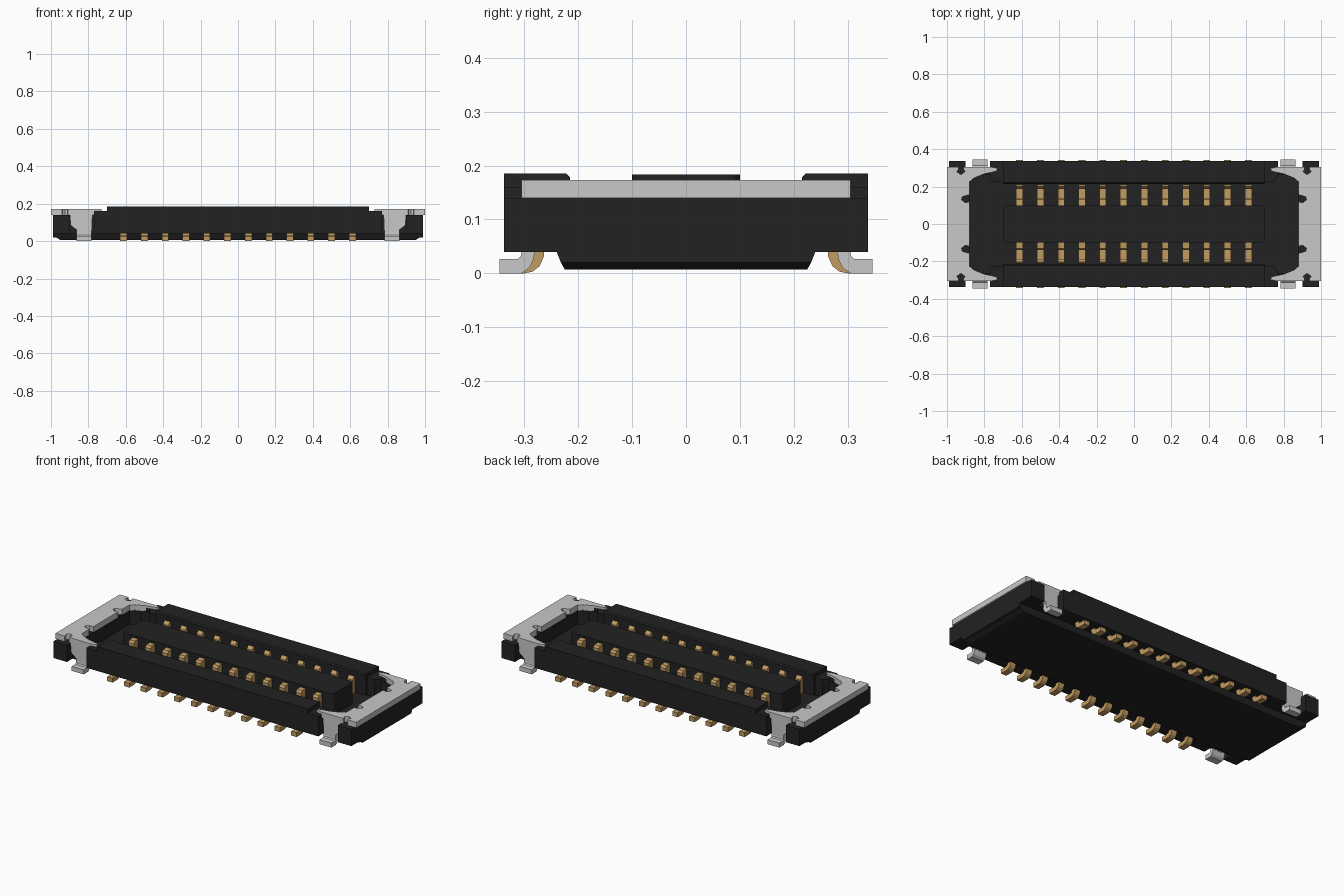
import bpy, bmesh, math

if "Cube" in bpy.data.objects:
    bpy.data.objects.remove(bpy.data.objects["Cube"])


def material(name, rgb):
    m = bpy.data.materials.new(name)
    m.diffuse_color = (*rgb, 1)
    m.use_nodes = True
    m.node_tree.nodes["Principled BSDF"].inputs["Base Color"].default_value = m.diffuse_color
    return m


BLACK = material("black plastic", (0.016, 0.016, 0.016))
GOLD = material("gold contact", (0.53, 0.33, 0.12))
STEEL = material("silver metal", (0.58, 0.58, 0.58))


def prism(bm, pts, axis, lo, hi):
    """Extrude a 2D outline along an axis: (y,z) for x, (x,z) for y, (x,y) for z."""
    place = {"x": lambda p, t: (t, p[0], p[1]),
             "y": lambda p, t: (p[0], t, p[1]),
             "z": lambda p, t: (p[0], p[1], t)}[axis]
    a = [bm.verts.new(place(p, lo)) for p in pts]
    b = [bm.verts.new(place(p, hi)) for p in pts]
    n = len(pts)
    bm.faces.new(a[::-1])
    bm.faces.new(b)
    for i in range(n):
        j = (i + 1) % n
        bm.faces.new((a[i], a[j], b[j], b[i]))


def rect(x0, x1, y0, y1):
    return [(x0, y0), (x1, y0), (x1, y1), (x0, y1)]


def mirrored(pts):
    """Close a half outline (y > 0) with its reflection in y."""
    return pts + [(x, -y) for x, y in reversed(pts)]


def flip(pts, sx=1, sy=1):
    return [(x * sx, y * sy) for x, y in pts]


def finish(name, bm, mat):
    bmesh.ops.recalc_face_normals(bm, faces=bm.faces)
    me = bpy.data.meshes.new(name)
    bm.to_mesh(me)
    bm.free()
    me.materials.append(mat)
    ob = bpy.data.objects.new(name, me)
    bpy.context.collection.objects.link(ob)
    return ob


# Tapered underside
bm = bmesh.new()
prism(bm, [(-0.24, 0.04), (-0.232, 0.02), (0.232, 0.02), (0.24, 0.04)], "x", -0.99, 0.99)
loops = [[bm.verts.new((sx * x, sy * y, z)) for sx, sy in ((-1, -1), (1, -1), (1, 1), (-1, 1))]
         for x, y, z in ((0.975, 0.232, 0.02), (0.95, 0.225, 0.007))]
bm.faces.new(loops[0])
bm.faces.new(loops[1])
for i in range(4):
    j = (i + 1) % 4
    bm.faces.new((loops[0][i], loops[0][j], loops[1][j], loops[1][i]))
finish("underside", bm, BLACK)

# Housing floor, notched for the solder tabs
outer = [(0.77, 0.338), (0.77, 0.285), (0.90, 0.285), (0.90, 0.338), (0.99, 0.338)]
right = outer + [(x, -y) for x, y in reversed(outer)]
bm = bmesh.new()
prism(bm, right + flip(right, -1, -1), "z", 0.04, 0.055)
finish("housing_floor", bm, BLACK)

# End frames around the cavity
inner = [(0.88, 0.225), (0.83, 0.263), (0.77, 0.263), (0.75, 0.225), (0.69, 0.225)]
half = inner + [(0.69, 0.338)] + outer
bm = bmesh.new()
for s in (-1, 1):
    prism(bm, flip(mirrored(half), s), "z", 0.05, 0.14)
finish("end_frames", bm, BLACK)

# Long side walls with lower ledges at both ends
bm = bmesh.new()
for s in (-1, 1):
    prism(bm, [(s * y, z) for y, z in
               ((0.215, 0.05), (0.338, 0.05), (0.338, 0.185), (0.222, 0.185), (0.215, 0.178))],
          "x", -0.70, 0.70)
    for e in (-1, 1):
        prism(bm, flip([(0.70, 0.225), (0.75, 0.225), (0.77, 0.263),
                        (0.77, 0.338), (0.70, 0.338)], e, s), "z", 0.13, 0.16)
        prism(bm, flip(rect(0.76, 0.81, 0.268, 0.285), e, s), "z", 0.13, 0.16)
finish("side_walls", bm, BLACK)

# Central tongue with rounded corners
r = 0.02
tongue = []
for cx, cy, a0 in ((0.68, 0.08, 0), (-0.68, 0.08, 90), (-0.68, -0.08, 180), (0.68, -0.08, 270)):
    for k in range(4):
        a = math.radians(a0 + 30 * k)
        tongue.append((cx + r * math.cos(a), cy + r * math.sin(a)))
bm = bmesh.new()
prism(bm, tongue, "z", 0.05, 0.183)
finish("centre_tongue", bm, BLACK)

# Two rows of contacts: spring inside the cavity, bent foot outside
spring = [(0.095, 0.054), (0.212, 0.054), (0.212, 0.15), (0.203, 0.158), (0.188, 0.14),
          (0.188, 0.075), (0.14, 0.075), (0.14, 0.155), (0.13, 0.167), (0.095, 0.17)]
foot = [(0.262, 0.05), (0.264, 0.03), (0.272, 0.013), (0.285, 0.003), (0.30, 0.0), (0.343, 0.0),
        (0.343, 0.026), (0.305, 0.026), (0.293, 0.031), (0.288, 0.05)]
bm = bmesh.new()
for i in range(12):
    x = (i - 5.5) * 0.1112
    for s in (-1, 1):
        for shape in (spring, foot):
            prism(bm, flip(shape, s), "x", x - 0.018, x + 0.018)
finish("contacts", bm, GOLD)

# Metal end plates with small relief notches
plate = [(1.0, 0.305), (0.94, 0.305), (0.938, 0.292), (0.948, 0.28), (0.925, 0.264),
         (0.904, 0.28), (0.912, 0.292), (0.91, 0.305), (0.765, 0.305), (0.73, 0.298),
         (0.735, 0.282), (0.80, 0.268), (0.855, 0.246), (0.88, 0.225), (0.88, 0.157),
         (0.897, 0.152), (0.918, 0.145), (0.922, 0.13), (0.905, 0.115), (0.88, 0.117)]
bm = bmesh.new()
for s in (-1, 1):
    prism(bm, flip(mirrored(plate), s), "z", 0.14, 0.173)
finish("end_plates", bm, STEEL)

# Solder tabs: shield leg down the notch, then an outward foot
leg = [(0.778, 0.15), (0.90, 0.15), (0.895, 0.085), (0.863, 0.06), (0.863, 0.035), (0.783, 0.035)]
tab = [(0.28, 0.045), (0.283, 0.025), (0.291, 0.01), (0.305, 0.0), (0.346, 0.0),
       (0.346, 0.027), (0.312, 0.027), (0.306, 0.033), (0.305, 0.045)]
bm = bmesh.new()
for e in (-1, 1):
    for s in (-1, 1):
        prism(bm, flip(leg, e), "y", s * 0.28, s * 0.305)
        prism(bm, flip(tab, s), "x", e * 0.783, e * 0.863)
finish("solder_tabs", bm, STEEL)
